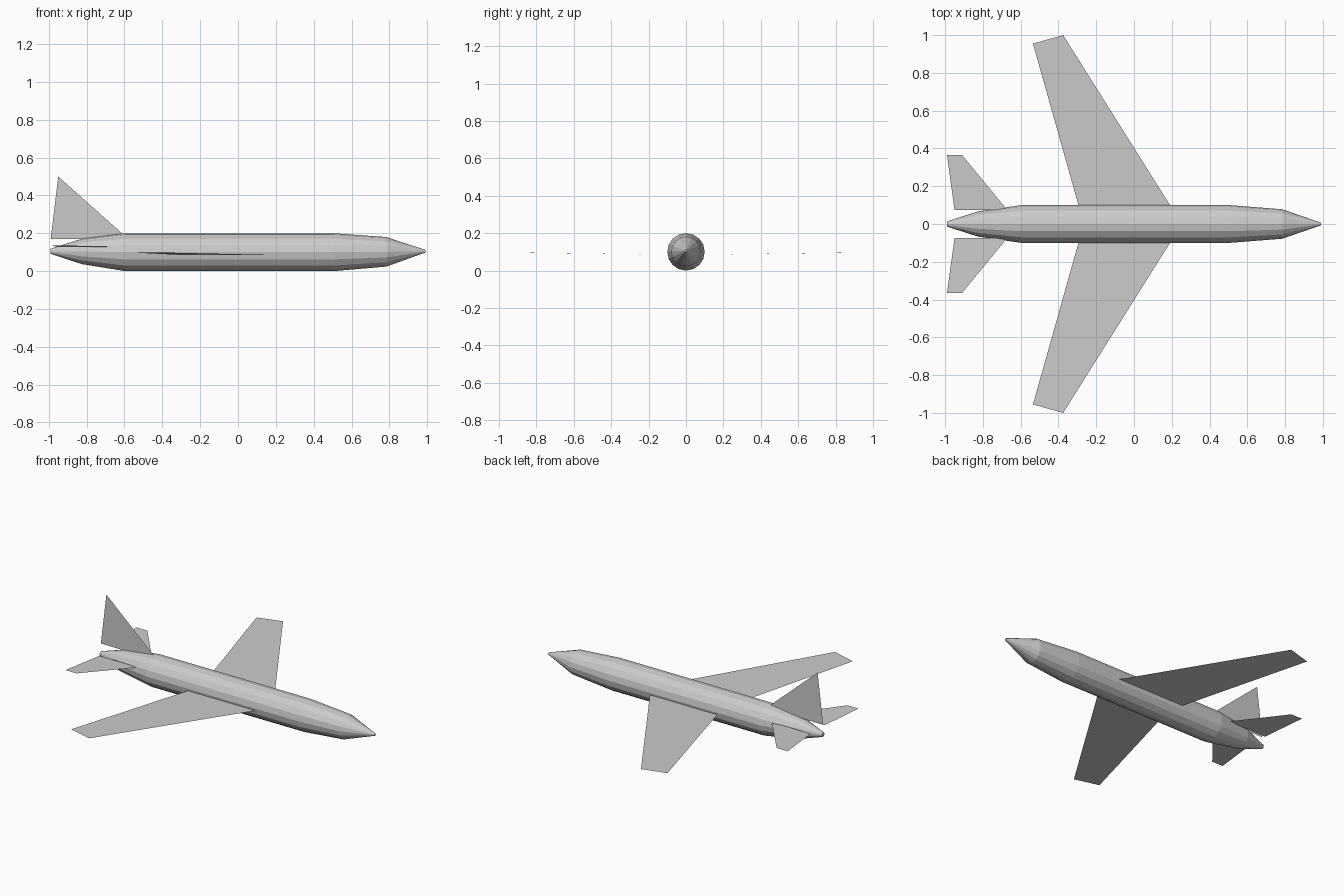
import bpy, bmesh
from math import cos, sin, tau

if "Cube" in bpy.data.objects:
    bpy.data.objects.remove(bpy.data.objects["Cube"])

SIDES = 16


def make_object(name, bm):
    bmesh.ops.recalc_face_normals(bm, faces=bm.faces)
    mesh = bpy.data.meshes.new(name)
    bm.to_mesh(mesh)
    bm.free()
    obj = bpy.data.objects.new(name, mesh)
    bpy.context.collection.objects.link(obj)
    return obj


def sheet(name, points):
    """Single flat panel from its outline."""
    bm = bmesh.new()
    bm.faces.new([bm.verts.new(p) for p in points])
    return make_object(name, bm)


def mirrored_pair(name, points):
    for side, sign in (("left", 1), ("right", -1)):
        pts = [(x, y * sign, z) for x, y, z in points]
        sheet(f"{side}_{name}", pts[::sign])   # keep the normal upward


# Fuselage: lofted rings of (x, radius, centre height)
stations = [(-0.99, 0.014, 0.105), (-0.825, 0.067, 0.104), (-0.595, 0.10, 0.10),
            (0.505, 0.10, 0.10), (0.785, 0.078, 0.102), (0.99, 0.007, 0.105)]
bm = bmesh.new()
rings = [[bm.verts.new((x, r * cos(tau * i / SIDES), z + r * sin(tau * i / SIDES)))
          for i in range(SIDES)] for x, r, z in stations]
for a, b in zip(rings, rings[1:]):
    for i in range(SIDES):
        j = (i + 1) % SIDES
        bm.faces.new((a[i], a[j], b[j], b[i]))
bm.faces.new(rings[0])
bm.faces.new(rings[-1])
make_object("fuselage", bm)

# Swept main wings with slight dihedral
mirrored_pair("wing", [(-0.29, 0.085, 0.085), (0.20, 0.085, 0.085),
                       (-0.375, 1.0, 0.098), (-0.535, 0.955, 0.097)])

# Horizontal tailplanes
mirrored_pair("tailplane", [(-0.95, 0.073, 0.128), (-0.67, 0.073, 0.128),
                            (-0.91, 0.365, 0.136), (-0.99, 0.365, 0.136)])

# Vertical tail fin
sheet("tail_fin", [(-0.99, 0, 0.17), (-0.58, 0, 0.17), (-0.95, 0, 0.50)])
